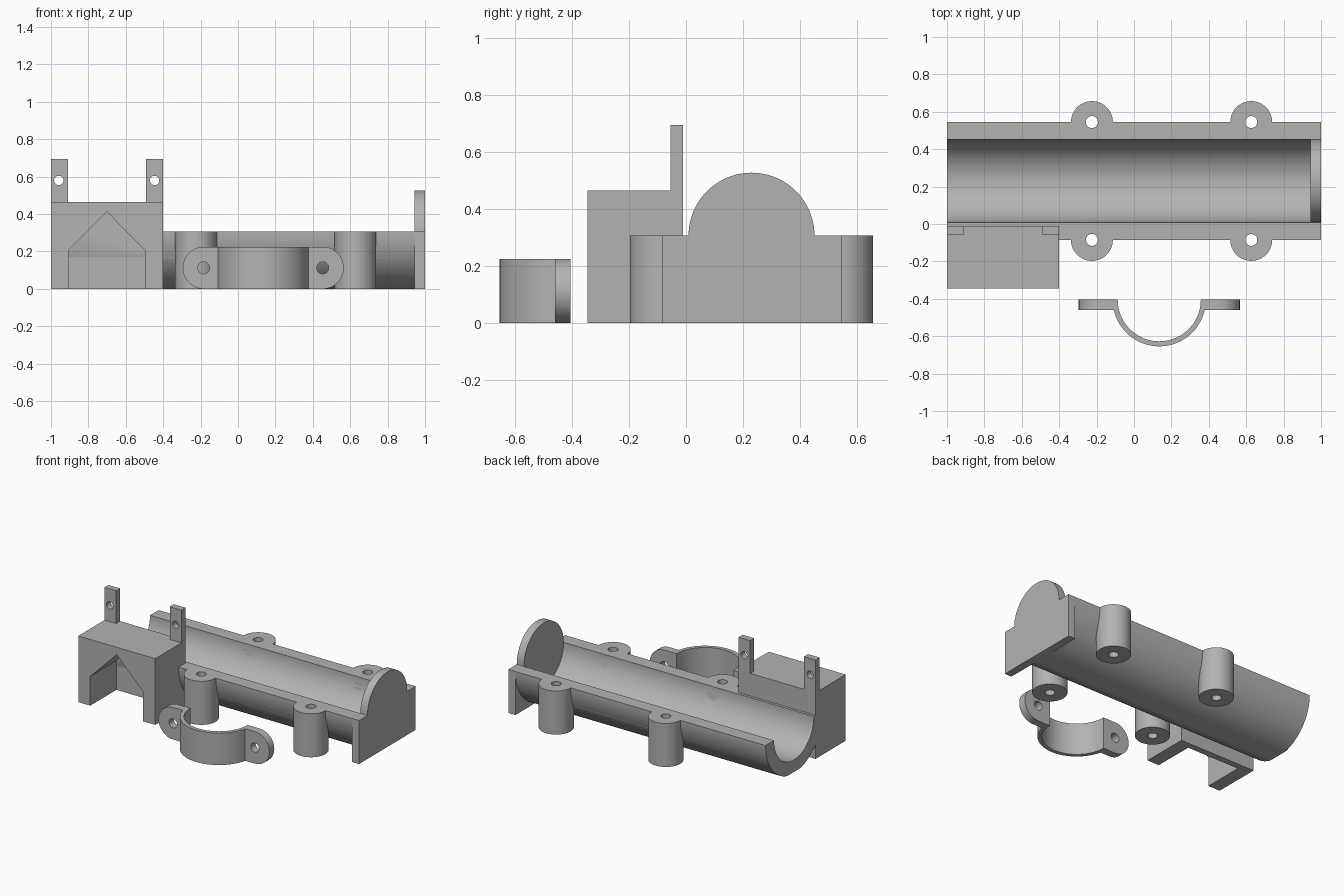
import bpy, bmesh, math
from mathutils import Matrix, Vector

if "Cube" in bpy.data.objects:
    bpy.data.objects.remove(bpy.data.objects["Cube"])

grey = bpy.data.materials.new("plain grey")
grey.diffuse_color = (0.45, 0.45, 0.45, 1)
grey.use_nodes = True
grey.node_tree.nodes["Principled BSDF"].inputs["Base Color"].default_value = grey.diffuse_color

AXIS_Y, RIM = 0.23, 0.306        # trough axis
R_IN, R_OUT = 0.221, 0.315
PX = 0.945                       # inner face of the end plate


def arc(cx, cy, r, a0, a1, n=48):
    steps = [math.radians(a0 + (a1 - a0) * i / n) for i in range(n + 1)]
    return [(cx + r * math.cos(a), cy + r * math.sin(a)) for a in steps]


def prism(name, outline, axis, lo, hi):
    """Extrude a 2D outline: x -> (y, z), y -> (x, z), z -> (x, y)."""
    place = {"x": lambda p: (lo, p[0], p[1]),
             "y": lambda p: (p[0], lo, p[1]),
             "z": lambda p: (p[0], p[1], lo)}[axis]
    bm = bmesh.new()
    face = bm.faces.new([bm.verts.new(place(p)) for p in outline])
    ext = bmesh.ops.extrude_face_region(bm, geom=[face])
    shift = Vector([(hi - lo) * (axis == a) for a in "xyz"])
    verts = [g for g in ext["geom"] if isinstance(g, bmesh.types.BMVert)]
    bmesh.ops.translate(bm, vec=shift, verts=verts)
    bmesh.ops.recalc_face_normals(bm, faces=bm.faces)
    mesh = bpy.data.meshes.new(name)
    bm.to_mesh(mesh)
    bm.free()
    mesh.materials.append(grey)
    ob = bpy.data.objects.new(name, mesh)
    bpy.context.collection.objects.link(ob)
    return ob


def rect(x0, x1, y0, y1):
    return [(x0, y0), (x1, y0), (x1, y1), (x0, y1)]


def disc(cx, cy, r, n=48):
    return arc(cx, cy, r, 0, 360, n)[:-1]


def boolean(ob, others, op="DIFFERENCE"):
    """Apply each helper to the part, then remove the helper."""
    bpy.context.view_layer.objects.active = ob
    for other in others:
        mod = ob.modifiers.new("bool", "BOOLEAN")
        mod.operation, mod.object, mod.solver = op, other, "EXACT"
        bpy.ops.object.modifier_apply(modifier=mod.name)
        bpy.data.objects.remove(other)


# Half-pipe trough, with the underside flattened at the ground
outer = [(y, max(z, 0)) for y, z in arc(AXIS_Y, RIM, R_OUT, 180, 360, 72)]
inner = arc(AXIS_Y, RIM, R_IN, 360, 180, 72)
trough = prism("trough", outer + inner, "x", -1, PX)

# End plate: square foot with a round top
plate = [(AXIS_Y - R_OUT, 0), (AXIS_Y + R_OUT, 0), (AXIS_Y + R_OUT, RIM)]
plate += arc(AXIS_Y, RIM, R_IN, 0, 180) + [(AXIS_Y - R_OUT, RIM)]
prism("end_plate", plate, "x", PX, 1)

# Four screw bosses on the rims
for side, y in (("front", AXIS_Y - R_OUT), ("back", AXIS_Y + R_OUT)):
    for end, x in (("left", -0.225), ("right", 0.627)):
        boss = prism(f"{side}_{end}_boss", disc(x, y, 0.112), "z", 0, RIM)
        bore = disc(x, y, 0.032, 32)
        boolean(boss, [prism("bore", bore, "z", -0.1, 0.5),
                       prism("core", disc(AXIS_Y, RIM, R_IN, 144), "x", -1.1, 1.1)])
        boolean(trough, [prism("bore", bore, "z", -0.1, 0.5)])

# Housing block with a gabled pocket open at the front and below
BACK, WALL = -0.01, -0.055
block = prism("housing", rect(-1, -0.402, -0.345, BACK), "z", 0, 0.465)
gable = [(-0.907, -0.1), (-0.495, -0.1), (-0.495, 0.205), (-0.701, 0.412), (-0.907, 0.205)]
for part in (block, trough):
    boolean(part, [prism("pocket", gable, "y", -0.5, WALL)])

# Upright tabs with a cross hole
for side, x0, x1, hx in (("left", -1, -0.91, -0.958), ("right", -0.492, -0.402, -0.446)):
    tab = prism(f"{side}_tab", rect(x0, x1, 0.465, 0.695), "y", WALL, BACK)
    boolean(tab, [prism("hole", disc(hx, 0.58, 0.025, 32), "y", -0.2, 0.2)])

# Loose clamp: half ring with two rounded ears
CX, CY, CH = 0.135, -0.405, 0.225
ring = arc(CX, CY, 0.249, 180, 360, 64) + arc(CX, CY, 0.222, 360, 180, 64)
prism("clamp_ring", ring, "z", 0, CH)
for side, s in (("left", -1), ("right", 1)):
    hx, r = CX + s * 0.318, CH / 2
    ear_line = [(CX + s * (u + 0.318), z) for u, z in arc(0, r, r, -90, 90)]
    ear_line += [(CX + s * 0.2, CH), (CX + s * 0.2, 0)]
    ear = prism(f"clamp_{side}_ear", ear_line, "y", CY - 0.055, CY)
    boolean(ear, [prism("hole", disc(hx, r, 0.032, 32), "y", -0.6, -0.3),
                  prism("core", disc(CX, CY, 0.2225, 128), "z", -0.1, 0.4)])

# Smooth curved walls, keep the edges crisp
bpy.ops.object.select_all(action="SELECT")
bpy.ops.object.shade_smooth_by_angle(angle=math.radians(30))
